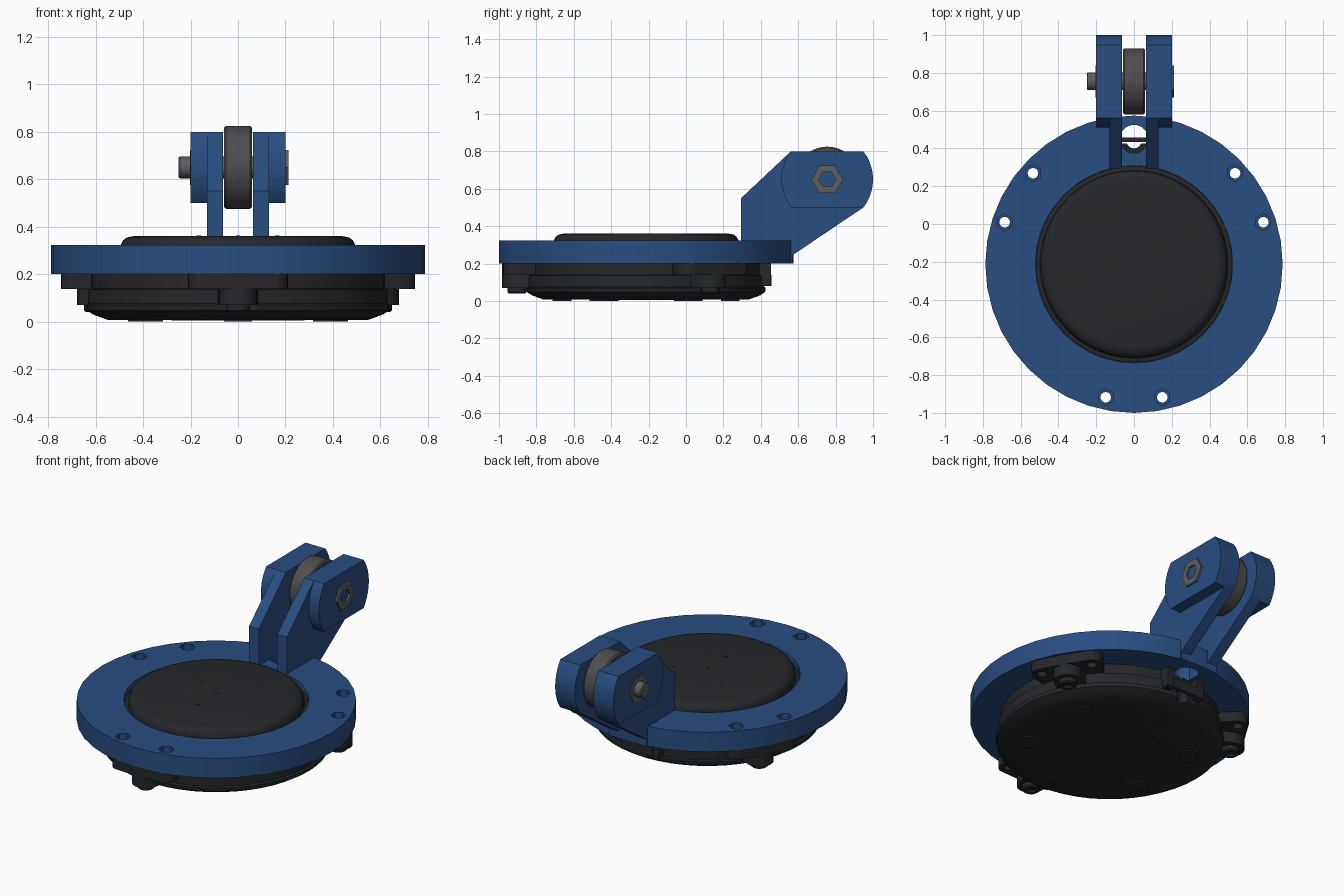
import bpy, bmesh
from math import sin, cos, pi, radians, asin

if "Cube" in bpy.data.objects:
    bpy.data.objects.remove(bpy.data.objects["Cube"])

CY, R = -0.213, 0.787          # disc centre and radius
AY, AZ = 0.755, 0.65           # roller axle


def material(name, rgb):
    m = bpy.data.materials.new(name)
    m.diffuse_color = (*rgb, 1)
    m.use_nodes = True
    m.node_tree.nodes["Principled BSDF"].inputs["Base Color"].default_value = m.diffuse_color
    return m


BLUE = material("blue_plastic", (0.022, 0.075, 0.22))
DARK = material("black_plastic", (0.018, 0.020, 0.023))
GREY = material("roller_grey", (0.075, 0.075, 0.08))
STEEL = material("bolt_steel", (0.11, 0.11, 0.115))


def finish(name, bm, mat, smooth=True):
    bmesh.ops.recalc_face_normals(bm, faces=bm.faces[:])
    me = bpy.data.meshes.new(name)
    bm.to_mesh(me)
    bm.free()
    ob = bpy.data.objects.new(name, me)
    bpy.context.collection.objects.link(ob)
    if mat:
        me.materials.append(mat)
    if smooth:
        shade(ob)
    return ob


def activate(ob):
    bpy.ops.object.select_all(action='DESELECT')
    ob.select_set(True)
    bpy.context.view_layer.objects.active = ob


def shade(ob):
    activate(ob)
    bpy.ops.object.shade_smooth_by_angle(angle=radians(30))


def circle(cx, cy, r, n=24, a0=0.0):
    return [(cx + r * cos(a0 + 2 * pi * i / n), cy + r * sin(a0 + 2 * pi * i / n)) for i in range(n)]


def add_prism(bm, pts, lo, hi, axis='z'):
    place = (lambda p, h: (p[0], p[1], h)) if axis == 'z' else (lambda p, h: (h, p[0], p[1]))
    a = [bm.verts.new(place(p, lo)) for p in pts]
    b = [bm.verts.new(place(p, hi)) for p in pts]
    bm.faces.new(a)
    bm.faces.new(b)
    for i in range(len(pts)):
        j = (i + 1) % len(pts)
        bm.faces.new((a[i], a[j], b[j], b[i]))


def prisms(name, items, mat=None, axis='z', smooth=True):
    bm = bmesh.new()
    for pts, lo, hi in items:
        add_prism(bm, pts, lo, hi, axis)
    return finish(name, bm, mat, smooth)


def hull(name, pts, lo, hi, mat):
    bm = bmesh.new()
    for x, y in pts:
        bm.verts.new((x, y, lo))
        bm.verts.new((x, y, hi))
    res = bmesh.ops.convex_hull(bm, input=bm.verts[:])
    spare = {g for g in res["geom_interior"] + res["geom_unused"] if isinstance(g, bmesh.types.BMVert)}
    bmesh.ops.delete(bm, geom=list(spare), context='VERTS')
    return finish(name, bm, mat)


def lathe(name, profile, mat, n=48, axis='z', centre=(0, CY, 0)):
    # profile is (radius, height along axis), closed on the axis at both ends
    bm = bmesh.new()
    rings = []
    for r, h in profile:
        ring = []
        for u, v in (circle(0, 0, r, n) if r > 0 else [(0, 0)]):
            co = (u, v, h) if axis == 'z' else (h, u, v)
            ring.append(bm.verts.new([c + d for c, d in zip(co, centre)]))
        rings.append(ring)
    for a, b in zip(rings, rings[1:]):
        for i in range(n):
            j = (i + 1) % n
            vs = [a[i % len(a)], a[j % len(a)], b[j % len(b)], b[i % len(b)]]
            bm.faces.new(list(dict.fromkeys(vs)))
    return finish(name, bm, mat)


def cut(ob, cutter):
    cutter.hide_render = True
    activate(ob)
    m = ob.modifiers.new("cut", 'BOOLEAN')
    m.operation, m.object, m.solver = 'DIFFERENCE', cutter, 'EXACT'
    bpy.ops.object.modifier_apply(modifier=m.name)


def polar(r, deg):
    return r * cos(radians(deg)), CY + r * sin(radians(deg))


LUGS = (-90, 30, 150)
HOLES = [polar(0.72, a + d) for a in LUGS for d in (-12, 12)]

# Mounting ring with centre opening, cable hole, screw holes and hex pockets
ring = prisms("mounting_ring", [(circle(0, CY, R, 40), 0.2, 0.322)], BLUE)
bores = prisms("bore_cutter", [(circle(0, CY, 0.522, 40), 0, 0.5), (circle(0, 0.45, 0.075), 0, 0.5)]
               + [(circle(x, y, 0.028, 16), 0, 0.5) for x, y in HOLES], smooth=False)
pockets = prisms("pocket_cutter", [(circle(x, y, 0.045, 6, pi / 6), 0.25, 0.5) for x, y in HOLES], smooth=False)
cut(ring, bores)
cut(ring, pockets)
shade(ring)

# Round device body: chamfered base, groove, neck and domed top
body = lathe("device_body", [(0, 0.008), (0.55, 0.008), (0.61, 0.03), (0.638, 0.048), (0.642, 0.07),
                             (0.632, 0.076), (0.632, 0.135), (0.62, 0.14), (0.62, 0.2), (0.52, 0.2),
                             (0.52, 0.29), (0.497, 0.295), (0.495, 0.32), (0.485, 0.342), (0.468, 0.355),
                             (0.44, 0.36), (0, 0.36)], DARK)
notch = prisms("notch_cutter", [(circle(0, 0.44, 0.04, 16), -0.1, 0.25)], smooth=False)
cut(body, notch)
shade(body)
prisms("top_pips", [(circle(x, y, 0.009, 8), 0.355, 0.362) for x, y in
                    ((-0.165, -0.11), (0.165, -0.11), (0, CY), (0, -0.39))], DARK)

# Shallow pads and raised disc under the base
prisms("base_disc", [(circle(0, CY, 0.28, 40), 0.004, 0.02)], DARK)
pads = []
for k in range(6):
    a = radians(60 * k + 30)
    pads.append(([(r * cos(a) - t * sin(a), CY + r * sin(a) + t * cos(a))
                  for r, t in ((0.4, -0.06), (0.5, -0.06), (0.5, 0.06), (0.4, 0.06))], 0.0, 0.02))
prisms("base_pads", pads, DARK)

# Three screw lugs: wide flange, boss and screw head
for k, a in enumerate(LUGS):
    ends = [polar(0.72, a - 12), polar(0.72, a + 12)]
    inner = [polar(0.58, a - 17), polar(0.58, a + 17)]
    bx, by = polar(0.69, a)
    flange = hull(f"lug_flange_{k}", circle(*ends[0], 0.06) + circle(*ends[1], 0.06)
                  + circle(bx, by, 0.08) + inner, 0.138, 0.2, DARK)
    cut(flange, bores)
    shade(flange)
    hull(f"lug_boss_{k}", circle(bx, by, 0.08) + [polar(0.57, a - 9), polar(0.57, a + 9)], 0.07, 0.14, DARK)
    lathe(f"lug_screw_{k}", [(0, 0.055), (0.025, 0.055), (0.025, 0.04), (0.044, 0.04), (0.051, 0.047),
                             (0.051, 0.08), (0, 0.08)], DARK, 20, centre=(bx, by, 0))


# Cable bracket at the back of the body
def box(x0, x1, y0, y1):
    return [(x0, y0), (x1, y0), (x1, y1), (x0, y1)]


prisms("cable_bracket", [(box(-0.13, -0.085, 0.38, 0.455), 0.08, 0.2), (box(0.085, 0.13, 0.38, 0.455), 0.08, 0.2),
                         (box(-0.09, 0.09, 0.435, 0.458), 0.08, 0.14)], DARK)

# Fork arms with thick round-ended cheeks
HR, t = 0.245, asin(0.15 / 0.245)
right_arc = [(AY + HR * cos(t - 2 * t * i / 10), AZ + HR * sin(t - 2 * t * i / 10)) for i in range(11)]
left_arc = [(2 * AY - y, z) for y, z in reversed(right_arc)]
arm = [(0.295, 0.2), (0.295, 0.55), (0.561, 0.8)] + right_arc + [(0.57, 0.245), (0.57, 0.2)]
for side, s in (("left", -1), ("right", 1)):
    lo, mid, hi = 0.063 * s, 0.13 * s, 0.2 * s
    # plate base stays outside the centre opening
    plate = prisms(f"{side}_fork_arm", [(arm, lo, mid)], BLUE, 'x')
    plate_cut = prisms(f"{side}_arm_cutter", [(circle(0, CY, 0.522, 40), 0.1, 0.31)], smooth=False)
    cut(plate, plate_cut)
    shade(plate)
    bpy.data.objects.remove(plate_cut)
    prisms(f"{side}_fork_cheek", [(right_arc + left_arc, mid, hi)], BLUE, 'x')

# Roller with slightly rounded rim
lathe("roller", [(0, -0.058), (0.168, -0.058), (0.175, -0.05), (0.175, 0.05), (0.168, 0.058), (0, 0.058)],
      GREY, 48, 'x', (0, AY, AZ))

# Axle bolt with socket, and hex washer and nut
lathe("axle_bolt", [(0, -0.25), (0.042, -0.25), (0.046, -0.245), (0.046, 0.19), (0, 0.19)],
      STEEL, 24, 'x', (0, AY, AZ))
prisms("axle_nut", [(circle(AY, AZ, 0.085, 6), -0.203, -0.15)], STEEL, 'x')
head = prisms("bolt_head", [(circle(AY, AZ, 0.085, 6), 0.15, 0.212)], STEEL, 'x')
socket = prisms("socket_cutter", [(circle(AY, AZ, 0.045, 6), 0.195, 0.3)], None, 'x', False)
cut(head, socket)
shade(head)

for c in (bores, pockets, notch, socket):
    bpy.data.objects.remove(c)
